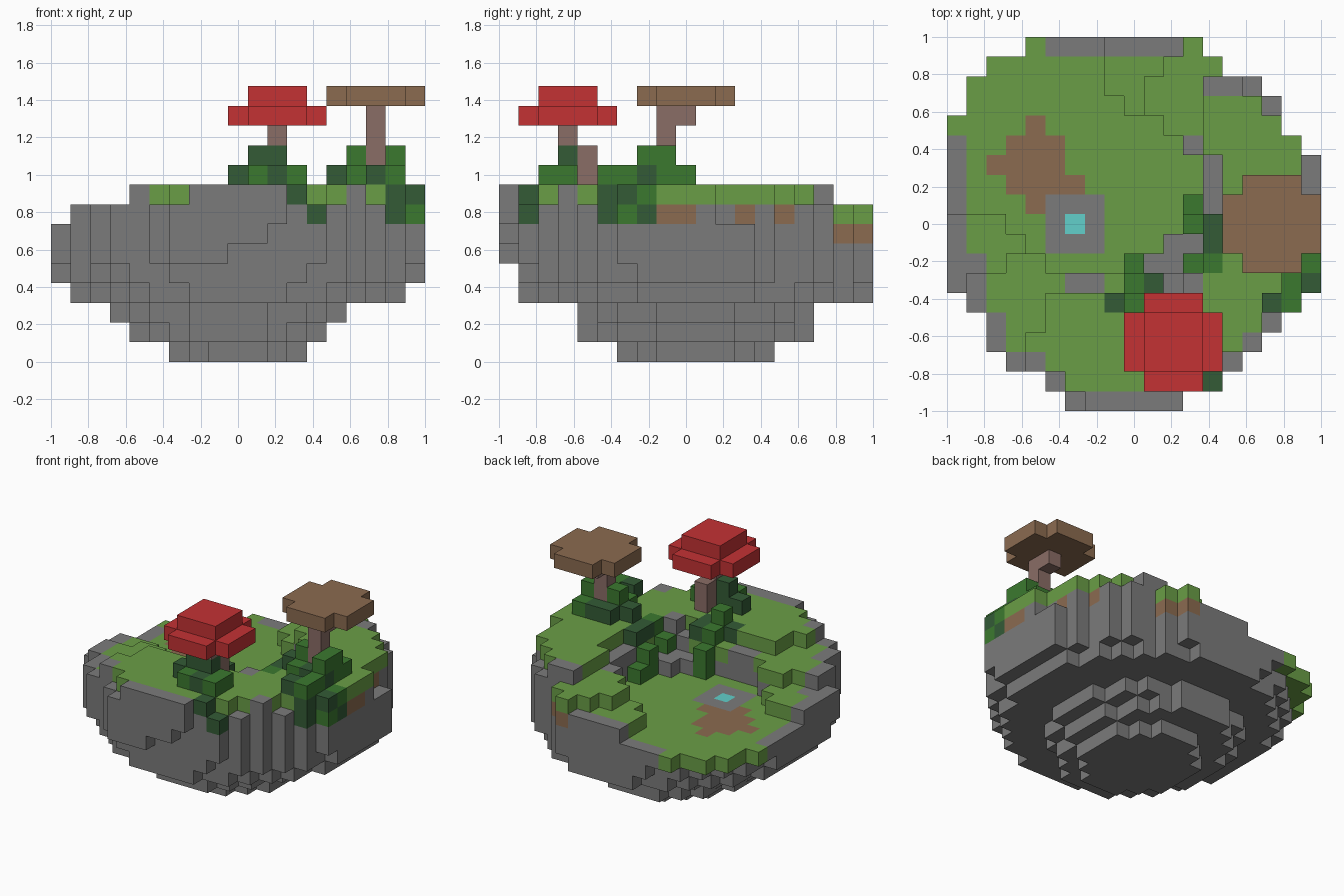
import bpy
import bmesh
from mathutils import Vector

CELLS = 19
SIZE = 2 / CELLS

default_cube = bpy.data.objects.get("Cube")
if default_cube:
    bpy.data.objects.remove(default_cube, do_unlink=True)


def make_material(name, rgb):
    """Flat material from display-space colour values."""
    linear = [((c / 255 + 0.055) / 1.055) ** 2.4 for c in rgb] + [1]
    material = bpy.data.materials.new(name)
    material.use_nodes = True
    material.diffuse_color = linear
    shader = material.node_tree.nodes["Principled BSDF"]
    shader.inputs["Base Color"].default_value = linear
    return material


stone = make_material("stone grey", (123, 123, 123))
grass = make_material("grass green", (106, 158, 70))
brown = make_material("earth brown", (139, 107, 80))
dark_leaf = make_material("dark leaf green", (51, 91, 54))
leaf = make_material("leaf green", (59, 121, 47))
bark = make_material("stem brown", (138, 109, 102))
red = make_material("cap red", (196, 50, 52))
water = make_material("water cyan", (98, 208, 203))

parts = {}      # part name -> (material, cells)
occupied = set()


def put(part, material, cell):
    if cell not in occupied:
        occupied.add(cell)
        parts.setdefault(part, (material, []))[1].append(cell)


def area(x0, x1, y0, y1):
    return [(x, y) for x in range(x0, x1 + 1) for y in range(y0, y1 + 1)]


def areas(*boxes):
    return {cell for box in boxes for cell in area(*box)}


# Island outline: first and last column of each row, front to back
row_spans = [(6, 11), (5, 13), (3, 14), (2, 15), (2, 16), (1, 17), (0, 18),
             (0, 18), (0, 18), (0, 18), (0, 18), (0, 18), (0, 18), (0, 17),
             (0, 16), (1, 16), (1, 15), (2, 13), (4, 12)]
outline = {(x, y) for y, (a, b) in enumerate(row_spans) for x in range(a, b + 1)}

# Terraces rising from the basin, later ones overriding earlier ones
height = {cell: 6 for cell in outline}


def terrace(level, *boxes):
    for cell in areas(*boxes) & outline:
        height[cell] = level


terrace(7, (0, 2, 0, 9), (3, 3, 8, 8), (8, 12, 16, 18), (9, 10, 15, 15),
        (11, 12, 7, 8), (10, 10, 7, 7))
terrace(8, (1, 18, 0, 6), (3, 4, 7, 7), (11, 13, 17, 17), (12, 13, 18, 18),
        (10, 12, 15, 16), (11, 12, 14, 14), (12, 12, 13, 13), (13, 13, 7, 12))
terrace(9, (5, 15, 0, 5), (4, 4, 2, 3), (13, 18, 13, 16), (14, 18, 7, 12),
        (12, 18, 4, 6))
# Worn cells along the rim
terrace(8, (5, 5, 1, 1), (6, 6, 0, 0), (14, 14, 2, 2), (16, 16, 4, 4),
        (16, 16, 15, 15), (15, 15, 16, 16), (12, 12, 1, 1), (17, 17, 6, 6),
        (8, 10, 5, 5))
terrace(7, (0, 0, 6, 6), (18, 18, 11, 12), (13, 13, 1, 1), (18, 18, 6, 7),
        (17, 17, 5, 5))

# Surface covers
bare_rock = areas((0, 0, 6, 13), (1, 1, 5, 7), (2, 2, 3, 4), (3, 4, 2, 2),
                  (5, 5, 1, 1), (6, 11, 0, 0), (13, 15, 16, 16), (16, 16, 15, 15),
                  (12, 12, 13, 13), (13, 13, 10, 12), (18, 18, 11, 12),
                  (14, 14, 2, 2), (15, 15, 3, 3), (16, 16, 4, 4), (5, 11, 18, 18),
                  (6, 7, 6, 6), (11, 12, 6, 8), (10, 10, 7, 7), (5, 7, 8, 10),
                  (12, 13, 1, 1), (18, 18, 6, 7), (17, 17, 5, 6))
earth_patch = areas((4, 4, 14, 14), (3, 5, 12, 13), (2, 2, 12, 12),
                    (3, 6, 11, 11), (4, 4, 10, 10))
earth_layer = areas((18, 18, 8, 9), (17, 17, 12, 12), (16, 16, 14, 14),
                    (12, 13, 17, 18), (8, 9, 5, 5))

# Rock taper: centre, radii and roundness of each level from the bottom up
taper = [(9, 9.5, 3.5, 4, 1.7), (8.5, 9.5, 5.1, 6.1, 1.7),
         (8.5, 9.5, 6.1, 6.1, 1.8), (9, 9.5, 8.6, 9.1, 1.9),
         (9, 9.5, 9.4, 9.1, 2)]


def underside(x, y):
    """Lowest level of a column; the rock tapers downward in steps."""
    for level, (cx, cy, rx, ry, power) in enumerate(taper):
        if (abs(x - cx) / rx) ** power + (abs(y - cy) / ry) ** power <= 1:
            return level
    if y == 0:
        return 5 + (x > 8) + (x > 10)
    return 5


# Ground columns
for (x, y), top in height.items():
    for z in range(underside(x, y), top):
        if z == top - 1 and (x, y) == (6, 9):
            put("pond", water, (x, y, z))
        elif z == top - 1 and (x, y) in earth_patch:
            put("earth", brown, (x, y, z))
        elif z == top - 1 and (x, y) not in bare_rock:
            put("grass", grass, (x, y, z))
        elif z == top - 2 and (x, y) in earth_layer:
            put("earth", brown, (x, y, z))
        else:
            put("rock", stone, (x, y, z))


# Mushrooms: bent stems and stepped caps
def cap_layer(part, material, cx, cy, z, cut_corners):
    reach = 2 if cut_corners else 1
    for x, y in area(cx - reach, cx + reach, cy - reach, cy + reach):
        if not cut_corners or abs(x - cx) + abs(y - cy) < 4:
            put(part, material, (x, y, z))


for cell in [(11, 4, 9), (11, 4, 10), (11, 3, 11)]:
    put("red_mushroom_stem", bark, cell)
cap_layer("red_mushroom_cap", red, 11, 3, 12, True)
cap_layer("red_mushroom_cap", red, 11, 3, 13, False)

for z in range(9, 13):
    put("brown_mushroom_stem", bark, (16, 8, z))
put("brown_mushroom_stem", bark, (16, 9, 12))
cap_layer("brown_mushroom_cap", brown, 16, 9, 13, True)

# Vines creeping over the ledges
light_vines = [(10, 2, 9), (12, 2, 9), (12, 3, 9), (9, 5, 8), (9, 5, 9),
               (9, 6, 8), (9, 7, 6), (9, 7, 7), (12, 10, 6), (12, 9, 6),
               (12, 9, 7), (12, 7, 7), (13, 7, 8), (15, 7, 9), (17, 6, 9),
               (17, 7, 10), (17, 8, 10), (15, 8, 10), (17, 8, 9), (17, 9, 9),
               (18, 6, 7), (18, 7, 8), (17, 5, 9)]
dark_vines = [(13, 1, 7), (12, 1, 8), (9, 3, 9), (11, 2, 9), (10, 3, 9),
              (11, 3, 9), (10, 3, 10), (11, 3, 10), (8, 5, 8), (10, 5, 8),
              (10, 6, 8), (13, 9, 8), (13, 8, 8), (14, 8, 9), (16, 7, 9),
              (15, 8, 9), (17, 7, 9), (16, 9, 9), (15, 9, 9), (17, 6, 8),
              (17, 5, 7), (17, 5, 8), (18, 6, 8), (18, 7, 7), (16, 5, 9)]
for cell in light_vines:
    put("light_vines", leaf, cell)
for cell in dark_vines:
    put("dark_vines", dark_leaf, cell)


# Turn each part into a mesh of its exposed block faces
def build(name, material, cells):
    bm = bmesh.new()
    for cell in cells:
        centre = Vector(cell) + Vector((0.5, 0.5, 0.5))
        for axis in range(3):
            for sign in (-1, 1):
                normal = Vector((0, 0, 0))
                normal[axis] = sign
                if tuple(int(c + n) for c, n in zip(cell, normal)) in occupied:
                    continue
                side = Vector((0, 0, 0))
                side[(axis + 1) % 3] = 1
                up = normal.cross(side)
                corners = [-side - up, side - up, side + up, up - side]
                points = [centre + (normal + c) / 2 for c in corners]
                bm.faces.new([bm.verts.new((p.x * SIZE - 1, p.y * SIZE - 1,
                                            p.z * SIZE)) for p in points])
    bmesh.ops.remove_doubles(bm, verts=bm.verts, dist=SIZE / 100)
    mesh = bpy.data.meshes.new(name)
    bm.to_mesh(mesh)
    bm.free()
    mesh.materials.append(material)
    bpy.context.collection.objects.link(bpy.data.objects.new(name, mesh))


for part, (material, cells) in parts.items():
    build(part, material, cells)
